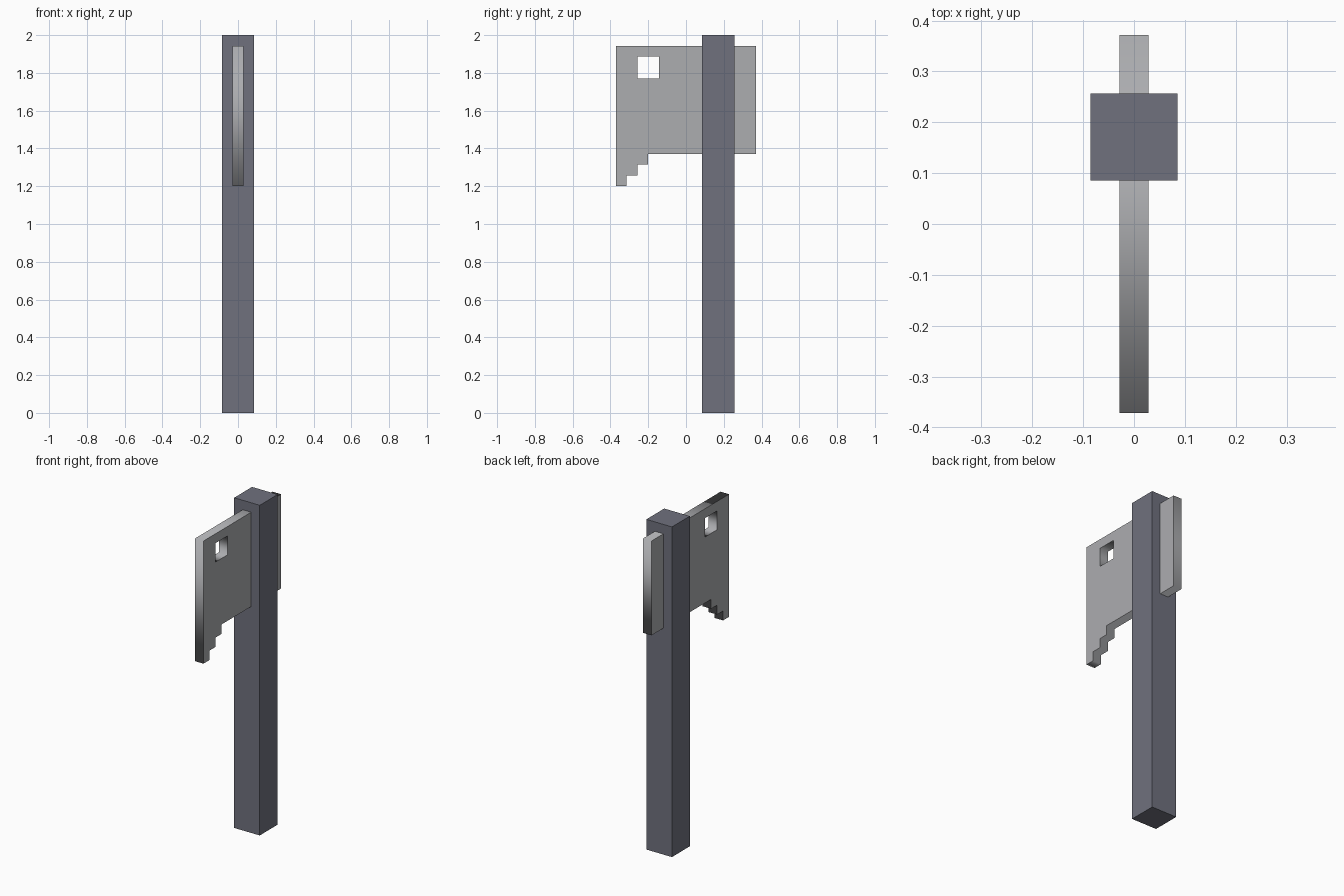
import bpy
from math import radians

if "Cube" in bpy.data.objects:
    bpy.data.objects.remove(bpy.data.objects["Cube"], do_unlink=True)

U = 2 / 35  # grid unit: the post is 35 units tall


def material(name, color):
    mat = bpy.data.materials.new(name)
    mat.use_nodes = True
    mat.diffuse_color = color
    mat.node_tree.nodes["Principled BSDF"].inputs["Base Color"].default_value = color
    return mat


dark_grey = material("dark slate grey", (0.16, 0.166, 0.208, 1))
light_grey = material("light grey", (0.413, 0.418, 0.434, 1))

# Square post
bpy.ops.mesh.primitive_cube_add(size=1, location=(0, 3 * U, 17.5 * U))
post = bpy.context.object
post.name = "post"
post.scale = (3 * U, 3 * U, 35 * U)
bpy.ops.object.transform_apply(location=False, rotation=False, scale=True)
post.data.materials.append(dark_grey)

# Blade outline with a stepped lower front corner, and its square hole
outline = [(6.5, 24), (6.5, 34), (-6.5, 34), (-6.5, 21)]
for step in range(3):
    outline += [(step - 5.5, 21 + step), (step - 5.5, 22 + step)]
hole = [(-4.5, 31), (-2.5, 31), (-2.5, 33), (-4.5, 33)]

curve = bpy.data.curves.new("blade_profile", "CURVE")
curve.dimensions = "2D"
curve.fill_mode = "BOTH"
curve.extrude = U / 2
for points in (outline, hole):
    spline = curve.splines.new("POLY")
    spline.points.add(len(points) - 1)
    for point, (y, z) in zip(spline.points, points):
        point.co = (y * U, z * U, 0, 1)
    spline.use_cyclic_u = True

# Stand the blade upright along the depth axis and make it a mesh
blade = bpy.data.objects.new("blade", curve)
bpy.context.collection.objects.link(blade)
blade.rotation_euler = (radians(90), 0, radians(90))
curve.materials.append(light_grey)
bpy.ops.object.select_all(action="DESELECT")
blade.select_set(True)
bpy.context.view_layer.objects.active = blade
bpy.ops.object.convert(target="MESH")
blade = bpy.context.object
bpy.ops.object.transform_apply(location=False, rotation=True, scale=False)
blade.data.shade_flat()
